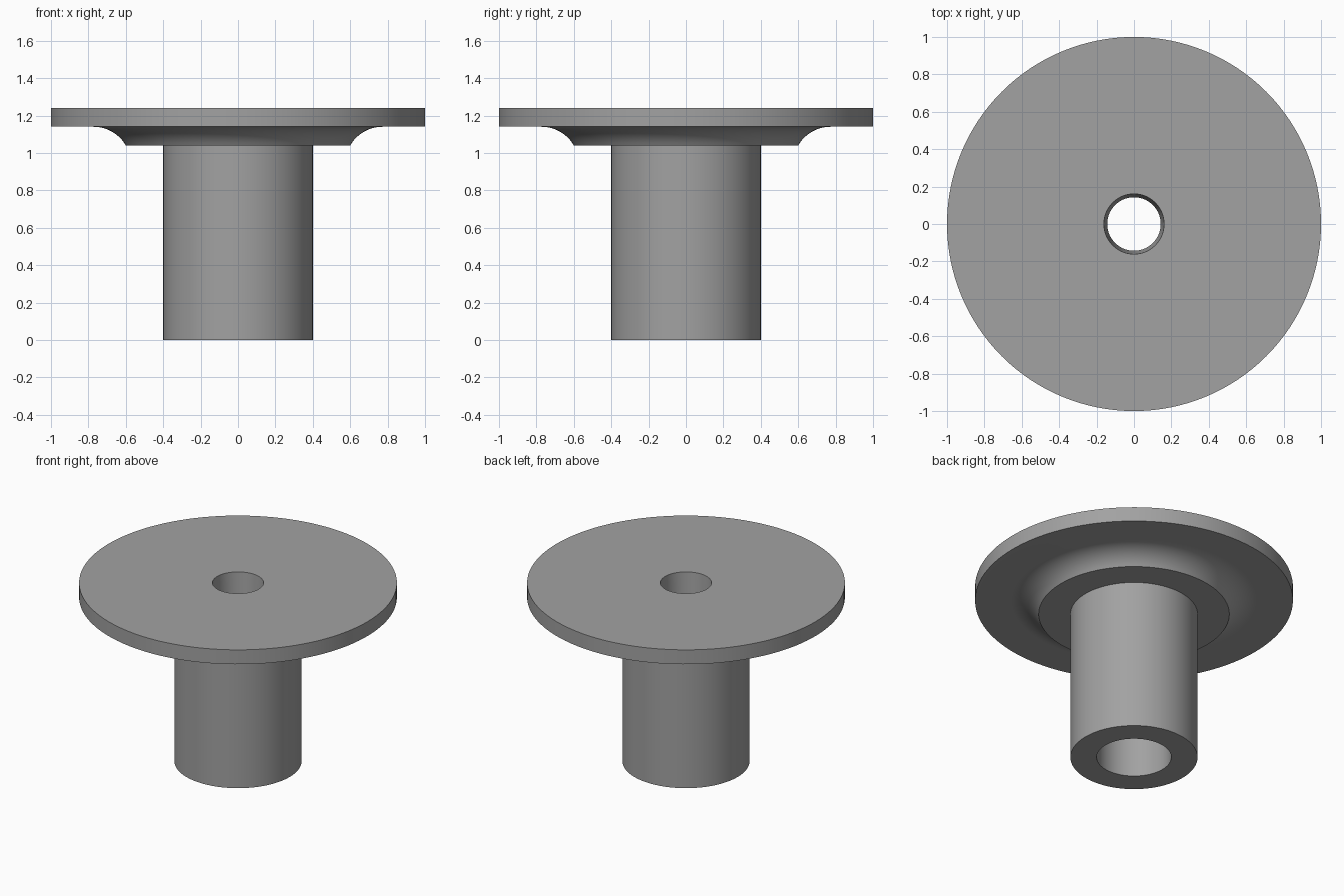
import bpy, bmesh, math

if "Cube" in bpy.data.objects:
    bpy.data.objects.remove(bpy.data.objects["Cube"])

SEGMENTS = 128

grey = bpy.data.materials.new("plain grey")
grey.diffuse_color = (0.36, 0.36, 0.36, 1)
grey.use_nodes = True
grey.node_tree.nodes["Principled BSDF"].inputs["Base Color"].default_value = grey.diffuse_color


def lathe(name, profile):
    """Spin a closed (radius, height) profile around z."""
    bm = bmesh.new()
    rings = []
    for i in range(SEGMENTS):
        a = 2 * math.pi * i / SEGMENTS
        rings.append([bm.verts.new((r * math.cos(a), r * math.sin(a), z))
                      for r, z in profile])
    n = len(profile)
    for i in range(SEGMENTS):
        a, b = rings[i], rings[(i + 1) % SEGMENTS]
        for j in range(n):
            k = (j + 1) % n
            bm.faces.new((a[j], b[j], b[k], a[k]))
    bmesh.ops.recalc_face_normals(bm, faces=bm.faces)
    mesh = bpy.data.meshes.new(name)
    bm.to_mesh(mesh)
    bm.free()
    mesh.materials.append(grey)
    obj = bpy.data.objects.new(name, mesh)
    bpy.context.collection.objects.link(obj)
    bpy.ops.object.select_all(action='DESELECT')
    obj.select_set(True)
    bpy.context.view_layer.objects.active = obj
    bpy.ops.object.shade_smooth_by_angle(angle=math.radians(25))
    return obj


# Concave fillet under the flange, from the shoulder to the disc
fillet = []
for i in range(13):
    t = math.radians(150 - 60 * i / 12)
    fillet.append((0.773 + 0.2 * math.cos(t), 0.94 + 0.2 * math.sin(t)))

# Sleeve and shoulder, fillet, disc rim
outside = [(0.4, 0), (0.4, 1.04)] + fillet + [(1, 1.14), (1, 1.24)]

# Bore: slightly flared outlet, narrow throat, wide straight inlet
bore = [(0.161, 1.24), (0.143, 0.9), (0.235, 0.75), (0.235, 0)]

lathe("flanged_nozzle", outside + bore)
